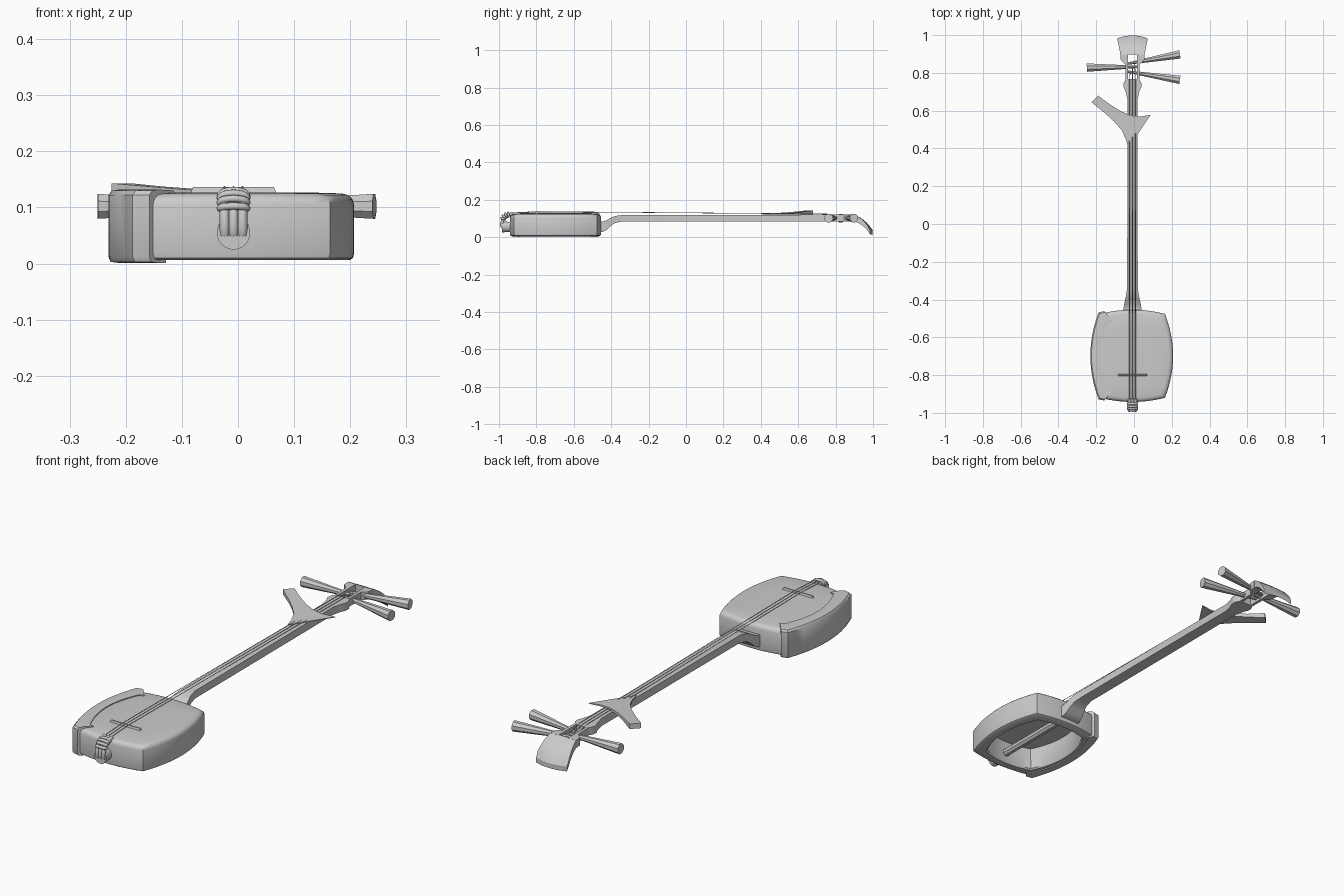
import bpy, bmesh, math
from mathutils import Vector

if "Cube" in bpy.data.objects:
    bpy.data.objects.remove(bpy.data.objects["Cube"])

CX, CY = -0.008, -0.698      # centre of the sound body


def loft(name, rings, smooth=None, caps=True):
    bm = bmesh.new()
    vs = [[bm.verts.new(p) for p in r] for r in rings]
    n = len(rings[0])
    for a, b in zip(vs, vs[1:]):
        for i in range(n):
            bm.faces.new((a[i], a[(i + 1) % n], b[(i + 1) % n], b[i]))
    if caps:
        bm.faces.new(vs[0])
        bm.faces.new(vs[-1])
    bmesh.ops.recalc_face_normals(bm, faces=bm.faces)
    me = bpy.data.meshes.new(name)
    bm.to_mesh(me)
    bm.free()
    ob = bpy.data.objects.new(name, me)
    bpy.context.collection.objects.link(ob)
    if smooth:
        bpy.ops.object.select_all(action='DESELECT')
        bpy.context.view_layer.objects.active = ob
        ob.select_set(True)
        bpy.ops.object.shade_smooth_by_angle(angle=math.radians(smooth))
    return ob


def tube(name, pts, r, cyclic=False, res=2):
    cu = bpy.data.curves.new(name, 'CURVE')
    cu.dimensions = '3D'
    cu.bevel_depth, cu.bevel_resolution = r, res
    cu.use_fill_caps = True
    sp = cu.splines.new('POLY')
    sp.points.add(len(pts) - 1)
    for q, p in zip(sp.points, pts):
        q.co = (*p, 1)
    sp.use_cyclic_u = cyclic
    ob = bpy.data.objects.new(name, cu)
    bpy.context.collection.objects.link(ob)


def rod(name, p, q, r1, r2, sides, smooth=None):
    p, q = Vector(p), Vector(q)
    d = (q - p).normalized()
    u = d.cross(Vector((0, 0, 1))).normalized()
    v = d.cross(u)
    ang = [2 * math.pi * (i + .5) / sides for i in range(sides)]
    return loft(name, [[c + r * (u * math.cos(a) + v * math.sin(a)) for a in ang]
                       for c, r in ((p, r1), (q, r2))], smooth)


N = 12


def outline(d, z):
    """Bulged rectangle, inset by d: right, back, left, front sides."""
    a, b = 0.172 - d, 0.222 - d
    pts = []
    for sx, sy in ((1, 0), (0, 1), (-1, 0), (0, -1)):
        for i in range(N):
            t = -1 + 2 * i / N
            k = 1 - t * t
            if sx:
                x, y = sx * (a + .043 * k), sx * b * t
            else:
                x, y = -sy * a * t, sy * (b + .022 * k)
            pts.append((CX + x, CY + y, z))
    return pts


# Sound body: hollow underneath, rounded rim, closed skin on top
body = [(.05, .108), (.045, .012), (.04, .006), (.008, .006), (.002, .010), (0, .018),
        (0, .105), (.003, .115), (.010, .122), (.022, .125), (.09, .127)]
loft("sound_body", [outline(d, z) for d, z in body], 40)

# Forearm cover: C-shaped shell round the left side and its corners
sect = [(.045, .124), (.045, .130), (.012, .132), (-.002, .130), (-.008, .122), (-.008, .012),
        (-.004, .003), (.012, .001), (.028, .001), (.028, .006), (.004, .008), (.001, .02),
        (.001, .11), (.01, .122)]
cols = [outline(d, z) for d, z in sect]
loft("arm_cover", [[c[i] for c in cols] for i in range(2 * N - 1, 3 * N + 2)], 40)


def beam(name, stations, smooth=30):
    """Flat beam along y: stations are (y, half width, bottom z, top z, bow)."""
    ts = [-1, -.5, 0, .5, 1]
    rings = []
    for y, w, z0, z1, bow in stations:
        top = [(CX + w * t, y + bow * (1 - t * t), z1) for t in ts]
        bot = [(CX + w * t, y + bow * (1 - t * t), z0) for t in reversed(ts)]
        rings.append(top + bot)
    return loft(name, rings, smooth)


# Neck with the curved heel and the small shoulders below the peg box
beam("neck", [(-.475, .047, .028, .082, 0), (-.445, .047, .028, .083, 0),
              (-.425, .044, .038, .090, 0), (-.405, .040, .058, .102, 0),
              (-.38, .034, .076, .113, 0), (-.34, .028, .084, .119, 0),
              (.66, .027, .085, .120, 0), (.70, .036, .085, .120, 0),
              (.725, .047, .085, .120, 0), (.745, .047, .085, .120, 0),
              (.768, .035, .085, .120, 0)])

# Peg box rails, flaring out where they meet the head
for s, side in ((-1, "left"), (1, "right")):
    poly = [(.024, .765), (.036, .765), (.038, .845), (.062, .868), (.065, .90), (.024, .90)]
    loft("peg_box_" + side, [[(CX + s * x, y, z) for x, y in poly] for z in (.085, .121)])

# Head bending backwards
beam("head", [(.897, .064, .085, .122, 0), (.918, .068, .078, .111, .002),
              (.938, .072, .066, .098, .004), (.957, .076, .051, .080, .007),
              (.972, .079, .034, .060, .01), (.984, .078, .014, .036, .015)])

# Tuning pegs
pegs = [("left", (-.25, .828), (.03, .832)), ("right_high", (.243, .898), (-.04, .848)),
        ("right_low", (.243, .763), (-.04, .808))]
for n, a, b in pegs:
    rod("peg_" + n, (*a, .102), (*b, .102), .024, .006, 8)

# Spike through the body and the tail knob
rod("spike", (CX, -.45, .055), (CX, -.95, .055), .018, .018, 8)
rod("tail_knob", (CX, -.925, .055), (CX, -.985, .055), .026, .030, 20, 40)

# Tail cord: three strands rising over the edge, bound by coils
AY, AZ, AR = -.945, .085, .036
for i in (-1, 0, 1):
    x = CX + i * .016
    path = [(x, -.980, .052), (x, -.986, .066)]
    for k in range(7):
        a = math.radians(15 * k)
        path.append((x, AY - AR * math.cos(a), AZ + AR * math.sin(a)))
    path.append((x, -.925, .126))
    tube("cord_strand", path, .009)
for deg in (22, 42, 62, 82):
    a = math.radians(deg)
    ring = []
    for k in range(20):
        t = 2 * math.pi * k / 20
        r = AR + .010 * math.sin(t)
        ring.append((CX + .024 * math.cos(t), AY - r * math.cos(a), AZ + r * math.sin(a)))
    tube("cord_coil", ring, .0065, True)

# Bridge
loft("bridge", [[(CX + x, -.80 + y, z) for x, y in ((-w, -d), (w, -d), (w, d), (-w, d))]
                for z, w, d in ((.125, .077, .006), (.136, .072, .003))])

# Strings over the bridge, down to the pegs
for i, py in ((-1, .808), (0, .832), (1, .848)):
    x = CX + i * .016
    tube("string", [(x, -.93, .130), (x, -.80, .137), (x, .755, .124),
                    (CX + i * .012, py, .106)], .0016, res=0)

# Plectrum lying across the strings
plectrum = [((-.19, .68), (-.225, .645), .120, .143), ((-.13, .635), (-.155, .588), .120, .137),
            ((-.075, .600), (-.105, .542), .120, .133), ((-.02, .575), (-.065, .497), .120, .130),
            ((.03, .568), (-.042, .445), .121, .128), ((.088, .578), (-.03, .40), .123, .126)]
loft("plectrum", [[(*p, z1), (*q, z1), (*q, z0), (*p, z0)] for p, q, z0, z1 in plectrum], 30)
